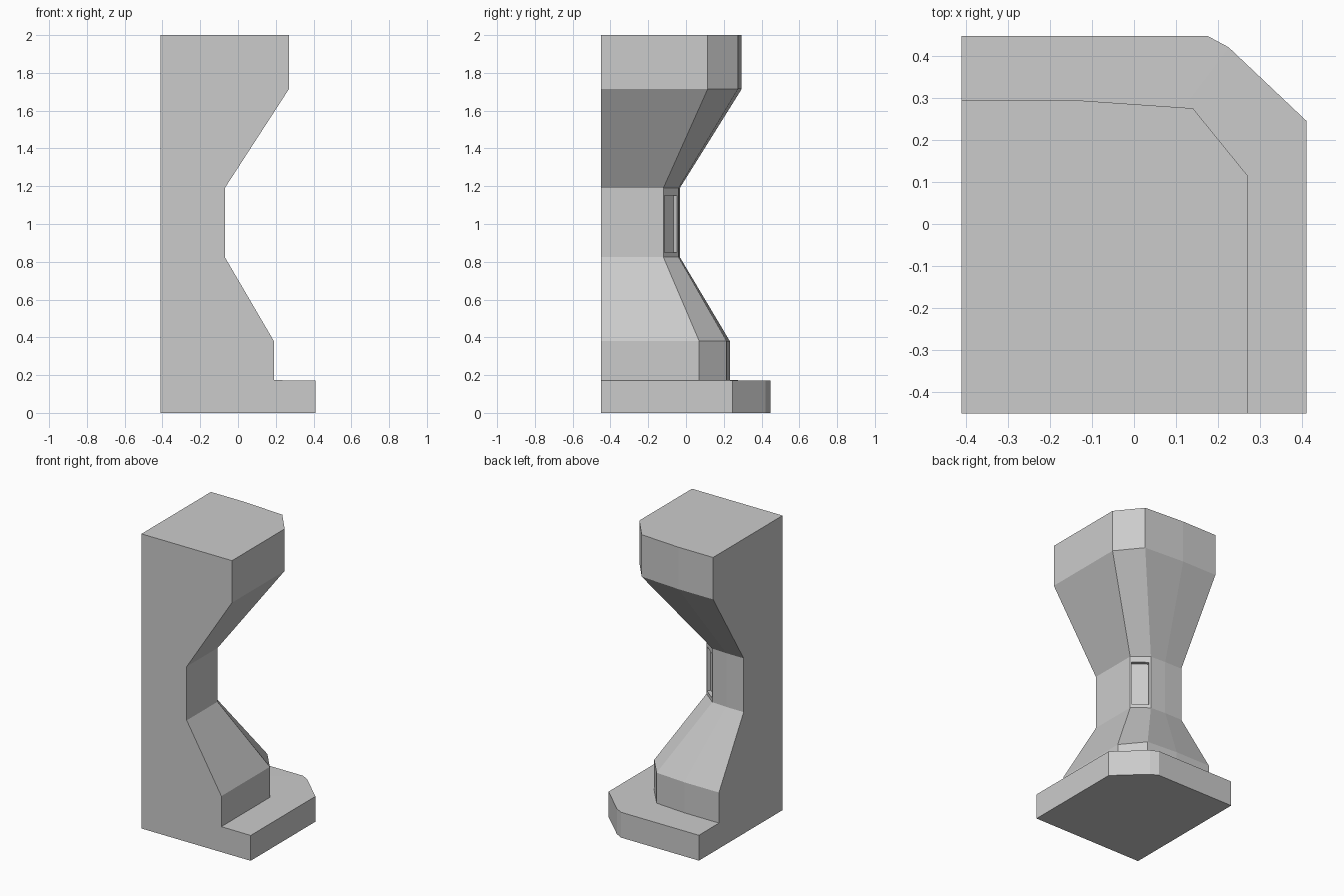
import bpy, bmesh, math

if "Cube" in bpy.data.objects:
    bpy.data.objects.remove(bpy.data.objects["Cube"])

LEFT, FRONT = -0.41, -0.45


def loft(name, sections):
    """Skin stacked outlines; each section is (z, points from front right to back)."""
    bm = bmesh.new()
    rings = []
    for z, pts in sections:
        outline = [(LEFT, FRONT)] + pts
        rings.append([bm.verts.new((x, y, z)) for x, y in outline])
    n = len(rings[0])
    for a, b in zip(rings, rings[1:]):
        for i in range(n):
            j = (i + 1) % n
            bm.faces.new((a[i], a[j], b[j], b[i]))
    bm.faces.new(rings[0][::-1])
    bm.faces.new(rings[-1])
    bmesh.ops.recalc_face_normals(bm, faces=bm.faces)
    me = bpy.data.meshes.new(name)
    bm.to_mesh(me)
    bm.free()
    ob = bpy.data.objects.new(name, me)
    bpy.context.collection.objects.link(ob)
    return ob


# Chamfered quarter-column outlines
base = [(0.41, FRONT), (0.41, 0.245), (0.225, 0.42), (0.175, 0.447), (LEFT, 0.447)]
foot = [(0.19, FRONT), (0.19, 0.07), (0.07, 0.215), (-0.15, 0.232), (LEFT, 0.232)]
waist = [(-0.07, FRONT), (-0.07, -0.12), (-0.17, -0.04), (-0.28, -0.033), (LEFT, -0.033)]
head = [(0.27, FRONT), (0.27, 0.115), (0.14, 0.275), (-0.15, 0.295), (LEFT, 0.295)]

# Base slab and pinched column share one continuous skin
pillar = loft("pillar", [(0, base), (0.172, base), (0.173, foot), (0.38, foot),
                         (0.825, waist), (1.19, waist), (1.715, head), (2.0, head)])

# Rectangular recess in the waist chamfer
bpy.ops.mesh.primitive_cube_add(size=1, location=(-0.118, -0.081, 1.0))
cutter = bpy.context.object
cutter.name = "recess_cutter"
cutter.scale = (0.106, 0.05, 0.30)
cutter.rotation_euler.z = math.atan2(0.08, -0.10)
cutter.hide_render = True
cutter.hide_set(True)
cut = pillar.modifiers.new("waist_recess", "BOOLEAN")
cut.operation = "DIFFERENCE"
cut.solver = "EXACT"
cut.object = cutter
